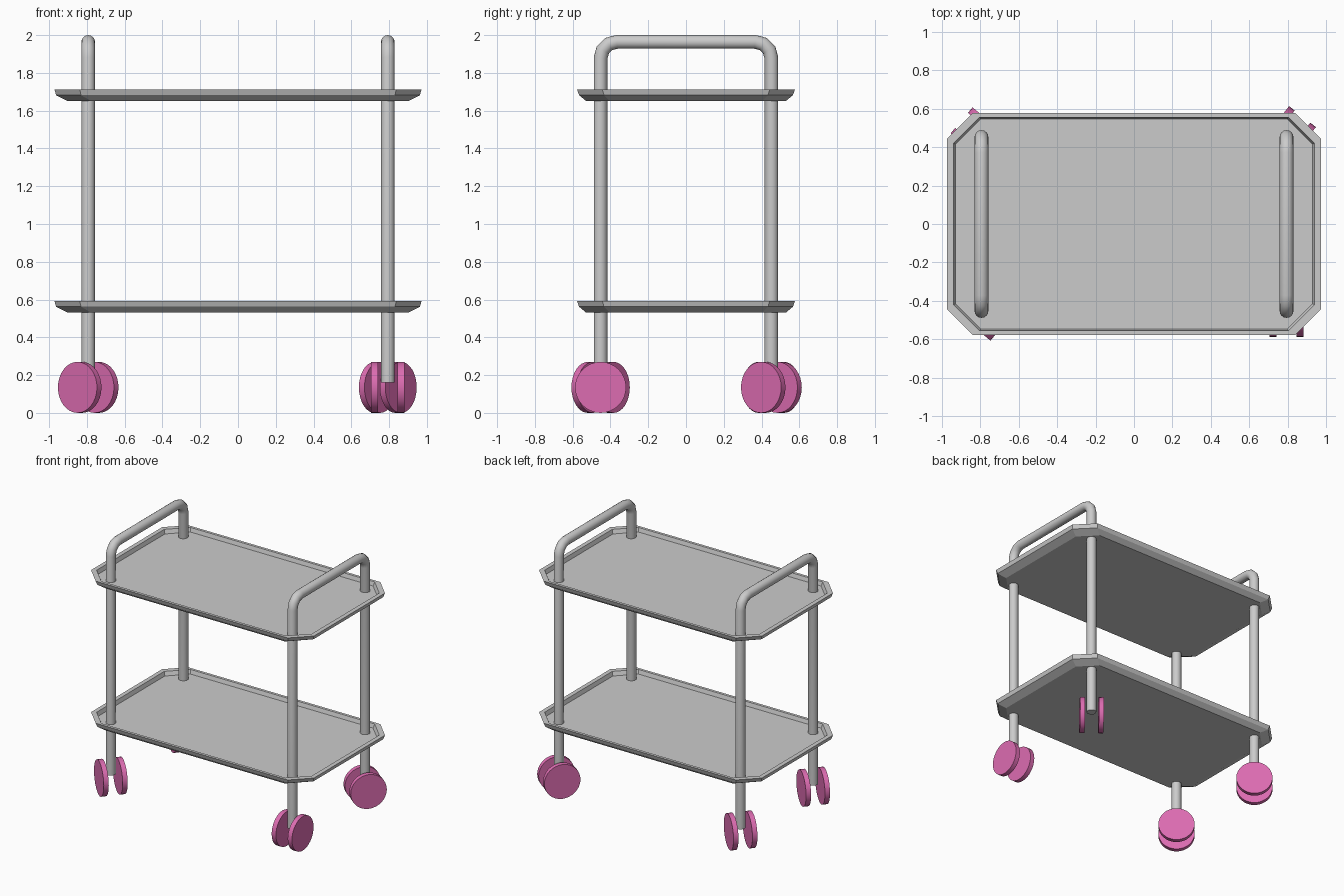
import bpy, bmesh
from math import sin, cos, pi, radians
from mathutils import Matrix, Vector

if "Cube" in bpy.data.objects:
    bpy.data.objects.remove(bpy.data.objects["Cube"])


def add_object(name, bm):
    bmesh.ops.recalc_face_normals(bm, faces=bm.faces)
    me = bpy.data.meshes.new(name)
    bm.to_mesh(me)
    bm.free()
    ob = bpy.data.objects.new(name, me)
    bpy.context.collection.objects.link(ob)
    return ob


def smooth(ob, angle):
    bpy.ops.object.select_all(action='DESELECT')
    ob.select_set(True)
    bpy.context.view_layer.objects.active = ob
    bpy.ops.object.shade_smooth_by_angle(angle=radians(angle))


def bridge(bm, a, b):
    n = len(a)
    for i in range(n):
        bm.faces.new((a[i], a[(i + 1) % n], b[(i + 1) % n], b[i]))


def octagon(bm, hx, hy, cut, z):
    q = [(hx, hy - cut), (hx - cut, hy)]
    pts = q + [(-x, y) for x, y in q[::-1]]
    pts += [(-x, -y) for x, y in pts]
    return [bm.verts.new((x, y, z)) for x, y in pts]


# Trays: chamfered rectangle with flared wall, flat rim and sunken floor
def tray(name, z):
    bm = bmesh.new()
    sections = [(0.905, 0.53, 0.125, 0), (0.963, 0.566, 0.132, 0.03),
                (0.972, 0.577, 0.134, 0.061), (0.938, 0.555, 0.134, 0.061),
                (0.928, 0.546, 0.132, 0.03)]
    rings = [octagon(bm, hx, hy, c, z + h) for hx, hy, c, h in sections]
    for a, b in zip(rings, rings[1:]):
        bridge(bm, a, b)
    bm.faces.new(rings[0])
    bm.faces.new(rings[-1])
    add_object(name, bm)


# Side frames: one bent tube forms two legs and the handle
def frame(name, x, sides=16, r=0.036, bend=0.085, steps=3):
    top, hy = 1.964, 0.452
    half = [(hy, 0.16)]
    for i in range(steps + 1):
        a = pi / 2 * i / steps
        half.append((hy - bend + bend * cos(a), top - bend + bend * sin(a)))
    path = [Vector(p) for p in half + [(-y, z) for y, z in half[::-1]]]
    bm = bmesh.new()
    rings = []
    for i, p in enumerate(path):
        d0 = (p - path[max(i - 1, 0)]).normalized()
        d1 = (path[min(i + 1, len(path) - 1)] - p).normalized()
        t = (d0 + d1).normalized()
        mitre = 1 / max(t.dot(d0), t.dot(d1))
        n = Vector((-t.y, t.x)) * mitre
        ring = []
        for k in range(sides):
            a = 2 * pi * k / sides
            q = p + n * (r * cos(a))
            ring.append(bm.verts.new((x + r * sin(a), q.x, q.y)))
        rings.append(ring)
    for a, b in zip(rings, rings[1:]):
        bridge(bm, a, b)
    bm.faces.new(rings[0])
    bm.faces.new(rings[-1])
    smooth(add_object(name, bm), 35)


# Casters: twin discs swivelled about each leg
pink = bpy.data.materials.new("pink")
pink.diffuse_color = (0.72, 0.15, 0.44, 1)
pink.use_nodes = True
pink.node_tree.nodes["Principled BSDF"].inputs["Base Color"].default_value = pink.diffuse_color


def caster(name, x, y, angle):
    bm = bmesh.new()
    swivel = Matrix.Translation((x, y, 0.135)) @ Matrix.Rotation(radians(angle), 4, 'Z')
    for side in (-1, 1):
        m = swivel @ Matrix.Translation((side * 0.07, 0, 0)) @ Matrix.Rotation(pi / 2, 4, 'Y')
        bmesh.ops.create_cone(bm, cap_ends=True, segments=32, radius1=0.135,
                              radius2=0.135, depth=0.037, matrix=m)
    ob = add_object(name, bm)
    ob.data.materials.append(pink)
    smooth(ob, 35)


tray("upper_tray", 1.652)
tray("lower_tray", 0.532)
frame("left_frame", -0.793)
frame("right_frame", 0.793)
caster("front_left_caster", -0.793, -0.452, 50)
caster("front_right_caster", 0.793, -0.452, 0)
caster("rear_left_caster", -0.793, 0.452, 50)
caster("rear_right_caster", 0.793, 0.452, -38)
